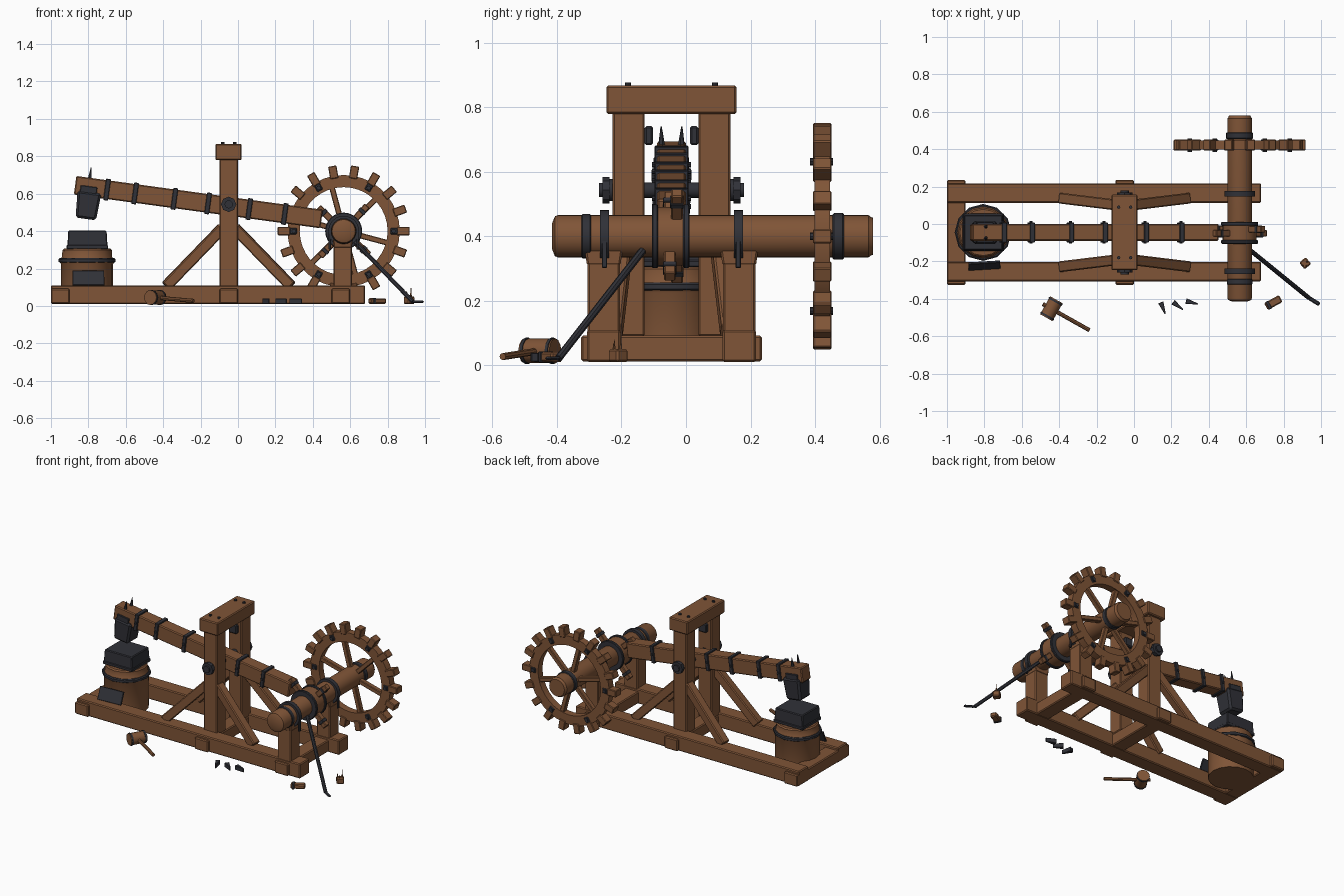
import bpy, bmesh, math
from mathutils import Vector, Matrix

if "Cube" in bpy.data.objects:
    bpy.data.objects.remove(bpy.data.objects["Cube"], do_unlink=True)


def material(name, rgb):
    m = bpy.data.materials.new(name)
    m.use_nodes = True
    m.diffuse_color = (*rgb, 1)
    m.node_tree.nodes["Principled BSDF"].inputs["Base Color"].default_value = (*rgb, 1)
    return m


WOOD = material("brown wood", (0.215, 0.09, 0.038))
IRON = material("dark iron", (0.03, 0.031, 0.039))
YC = -0.045          # centre line of the frame


def finish(name, bm, mat, smooth=False):
    bmesh.ops.recalc_face_normals(bm, faces=bm.faces)
    me = bpy.data.meshes.new(name)
    bm.to_mesh(me)
    bm.free()
    me.materials.append(mat)
    ob = bpy.data.objects.new(name, me)
    bpy.context.collection.objects.link(ob)
    if smooth:
        bpy.ops.object.select_all(action='DESELECT')
        ob.select_set(True)
        bpy.context.view_layer.objects.active = ob
        bpy.ops.object.shade_smooth_by_angle(angle=math.radians(35))
    return ob


def box(name, size, loc, mat=WOOD, rot=Matrix(), bevel=0.006, taper=(1, 1)):
    """Bevelled box; taper scales its lower end."""
    bm = bmesh.new()
    bmesh.ops.create_cube(bm, size=1)
    for v in bm.verts:
        if v.co.z < 0:
            v.co.x *= taper[0]
            v.co.y *= taper[1]
    bmesh.ops.scale(bm, vec=size, verts=bm.verts)
    if bevel:
        bmesh.ops.bevel(bm, geom=bm.edges[:], offset=bevel, segments=1, affect='EDGES')
    bm.transform(Matrix.Translation(loc) @ rot.to_4x4())
    return finish(name, bm, mat)


def span(name, p, q, w, h, mat=WOOD):
    """Timber running from p to q."""
    p, q = Vector(p), Vector(q)
    d = q - p
    return box(name, (w, h, d.length), (p + q) / 2, mat, d.to_track_quat('Z', 'Y').to_matrix())


def lathe(name, profile, loc, axis, mat=WOOD, sides=24, closed=False):
    """Turn (radius, height) points about an axis through loc."""
    bm = bmesh.new()
    rings = []
    for r, h in profile:
        rings.append([bm.verts.new((r * math.cos(t), r * math.sin(t), h))
                      for t in (math.tau * i / sides for i in range(sides))])
    pairs = list(zip(rings, rings[1:]))
    if closed:
        pairs.append((rings[-1], rings[0]))
    else:
        bm.faces.new(rings[0])
        bm.faces.new(rings[-1])
    for a, b in pairs:
        for i in range(sides):
            j = (i + 1) % sides
            bm.faces.new((a[i], a[j], b[j], b[i]))
    rot = Vector(axis).to_track_quat('Z', 'Y').to_matrix().to_4x4()
    bm.transform(Matrix.Translation(loc) @ rot)
    return finish(name, bm, mat, True)


def rod(name, p, q, r, mat=WOOD, sides=16, r2=None):
    d = Vector(q) - Vector(p)
    return lathe(name, [(r, 0), (r if r2 is None else r2, d.length)], p, d, mat, sides)


def turn(axis, angle):
    return Matrix.Rotation(angle, 3, axis)


# Base frame
for x in (-0.95, -0.05, 0.55):
    box("cross_beam", (0.1, 0.56, 0.08), (x, YC, 0.052))
for s, side in ((-1, "front"), (1, "back")):
    y = YC + s * 0.21
    box(side + "_rail", (1.68, 0.103, 0.1), (-0.16, y, 0.06))

    # Centre posts, pivot fittings and braces
    py = YC + s * 0.133
    box(side + "_post", (0.1, 0.1, 0.7), (-0.05, py, 0.44))
    box(side + "_post_bracket", (0.06, 0.026, 0.06), (-0.05, YC + s * 0.07, 0.712), IRON)
    rod("pivot_washer", (-0.05, YC + s * 0.18, 0.543), (-0.05, YC + s * 0.196, 0.543), 0.034, IRON)
    rod("pivot_nut", (-0.05, YC + s * 0.192, 0.543), (-0.05, YC + s * 0.214, 0.543), 0.041, IRON, 8)
    rod("pivot_tip", (-0.05, YC + s * 0.2, 0.543), (-0.05, YC + s * 0.224, 0.543), 0.022, IRON, 12)
    for d in (-1, 1):
        span("brace", (-0.05 + d * 0.335, YC + s * 0.182, 0.105),
             (-0.05 + d * 0.03, YC + s * 0.145, 0.42), 0.058, 0.058)
        rod("cap_bolt", (-0.05 + d * 0.032, YC + s * 0.135, 0.86),
            (-0.05 + d * 0.032, YC + s * 0.135, 0.876), 0.009, IRON, 8)

    # Shaft supports with iron straps
    box(side + "_bearing_post", (0.1, 0.1, 0.22), (0.56, y, 0.21))
    box(side + "_saddle", (0.105, 0.118, 0.05), (0.56, y, 0.335), taper=(0.95, 0.88))
    sy = YC + s * 0.207
    lathe(side + "_strap", [(0.082, -0.014), (0.082, 0.014)], (0.565, sy, 0.4), (0, 1, 0), IRON)
    for d in (-1, 1):
        box("strap_leg", (0.012, 0.016, 0.1), (0.565 + d * 0.074, sy, 0.352), IRON, bevel=0.002)

box("cap_beam", (0.14, 0.404, 0.088), (-0.05, YC, 0.823))
rod("pivot_axle", (-0.05, YC - 0.19, 0.543), (-0.05, YC + 0.19, 0.543), 0.024, IRON)

# Hammer beam with iron bands
tilt = turn('Y', 0.136)
mid = Vector((-0.212, YC, 0.555))
along = tilt @ Vector((1, 0, 0))
box("hammer_beam", (1.33, 0.09, 0.1), mid, WOOD, tilt)
for x in (-0.7, -0.55, -0.34, -0.16, 0.06, 0.25):
    place = mid + along * ((x - mid.x) / along.x)
    box("beam_band", (0.026, 0.106, 0.116), place, IRON, tilt, 0.003)
    for s in (-1, 1):
        rod("band_rivet", place + Vector((0, s * 0.05, 0)), place + Vector((0, s * 0.06, 0)),
            0.008, IRON, 8)

# Hammer head with wedges driven through the beam
box("hammer_head", (0.128, 0.125, 0.145), (-0.804, YC, 0.537), IRON, tilt, 0.012, (0.86, 0.9))
for s in (-1, 1):
    box("head_strap", (0.09, 0.012, 0.06), (-0.8, YC + s * 0.049, 0.61), IRON, tilt, 0.003)
    rod("head_spike", (-0.795, YC + s * 0.03, 0.66), (-0.785, YC + s * 0.032, 0.74),
        0.014, IRON, 6, 0.002)

# Stump and anvil
stump = (-0.807, YC, 0)
lathe("stump", [(0.14, 0.012), (0.14, 0.225), (0.146, 0.235), (0.143, 0.25), (0.134, 0.262),
                (0.132, 0.298), (0.124, 0.306)], stump, (0, 0, 1), WOOD, 16)
lathe("stump_band", [(0.146, 0.232), (0.152, 0.236), (0.152, 0.25), (0.146, 0.256)],
      stump, (0, 0, 1), IRON, 12)
box("anvil_foot", (0.222, 0.2, 0.022), (-0.805, YC, 0.315), IRON, bevel=0.004)
box("anvil", (0.205, 0.185, 0.09), (-0.805, YC, 0.357), IRON, bevel=0.005, taper=(1.05, 1.05))
box("leaning_plate", (0.17, 0.012, 0.085), (-0.8, -0.222, 0.148), IRON,
    turn('Z', 0.06) @ turn('X', -0.42), 0.002)

# Drive shaft, end bands and hub
cx, cz = 0.565, 0.4
shaft = (cx, 0, cz)
lathe("drive_shaft", [(0.04, -0.415), (0.062, -0.406), (0.066, -0.395), (0.066, 0.565),
                      (0.06, 0.572), (0.057, 0.58)], shaft, (0, 1, 0))
for name, y, r, w in (("front_end_band", -0.309, 0.069, 0.03), ("back_end_band", 0.472, 0.072, 0.035),
                      ("hub_band", -0.096, 0.099, 0.02), ("hub_band", 0.001, 0.099, 0.02)):
    lathe(name, [(r - 0.004, -w / 2), (r, -w / 2 + 0.004), (r, w / 2 - 0.004), (r - 0.004, w / 2)],
          (cx, y, cz), (0, 1, 0), IRON)
rod("hub", (cx, -0.1, cz), (cx, 0.005, cz), 0.091, WOOD, 24)


def radial(name, angle, r0, r1, width, depth, y, mat=WOOD, bevel=0.004):
    """Block standing out from the shaft between two radii."""
    r = (r0 + r1) / 2
    return box(name, (r1 - r0, depth, width), (cx + r * math.cos(angle), y, cz + r * math.sin(angle)),
               mat, turn('Y', -angle), bevel)


# Lifting cams
for i in range(4):
    a = math.radians(47 + 90 * i)
    y = -0.028 if i % 2 == 0 else -0.05
    radial("cam", a, 0.06, 0.185, 0.036, 0.036, y)
    radial("cam_iron", a, 0.135, 0.155, 0.042, 0.042, y, IRON, 0.002)

# Toothed wheel
wy = 0.422
lathe("wheel_rim", [(0.235, -0.024), (0.3, -0.024), (0.3, 0.024), (0.235, 0.024)],
      (cx, wy, cz), (0, 1, 0), WOOD, 36, True)
for i in range(18):
    radial("wheel_tooth", math.radians(20 * i), 0.285, 0.353, 0.045, 0.058, wy)
for i in range(6):
    a = math.radians(45 + 60 * i)
    radial("wheel_spoke", a, 0.05, 0.245, 0.03, 0.034, wy)
    a = math.radians(60 * i)
    radial("rim_plate", a, 0.25, 0.288, 0.034, 0.058, wy, IRON)
    p = Vector((cx + 0.267 * math.cos(a), wy, cz + 0.267 * math.sin(a)))
    rod("rim_bolt", p - Vector((0, 0.038, 0)), p + Vector((0, 0.034, 0)), 0.012, IRON, 8)

# Leaning pry bar with a bent tip
foot = (0.935, -0.395, 0.022)
rod("pry_bar", (0.615, -0.135, 0.355), foot, 0.012, IRON, 8)
span("pry_bar_tip", foot, (0.992, -0.43, 0.022), 0.022, 0.012, IRON)

# Mallet on the ground
head, axis = Vector((-0.442, -0.453, 0.045)), Vector((0.49, 0.87, 0))
rod("mallet_head", head - axis * 0.055, head + axis * 0.055, 0.038, WOOD, 12)
for s in (-1, 1):
    rod("mallet_ring", head + axis * s * 0.04, head + axis * s * 0.05, 0.041, IRON, 12)
rod("mallet_handle", head - Vector((0.045, -0.025, -0.004)), (-0.238, -0.568, 0.027), 0.011, WOOD, 8)

# Loose iron wedges
for x, y, a in ((0.155, -0.45, -1.2), (0.235, -0.438, -0.65), (0.31, -0.42, -0.25)):
    box("loose_wedge", (0.03, 0.03, 0.066), (x, y, 0.025), IRON,
        turn('Z', a) @ turn('Y', -math.pi / 2), 0.002, (0.9, 0.2))

# Scrap timber and a nailed offcut
scrap = turn('Z', 0.5)
box("scrap_timber", (0.09, 0.042, 0.03), (0.745, -0.42, 0.026), WOOD, scrap)
box("scrap_band", (0.016, 0.046, 0.034), Vector((0.745, -0.42, 0.026)) + scrap @ Vector((-0.028, 0, 0)),
    IRON, scrap, 0.002)
box("offcut", (0.046, 0.046, 0.04), (0.915, -0.21, 0.03), WOOD, turn('Z', 0.7))
for dx, dy, h in ((0.01, 0.008, 0.1), (-0.012, -0.012, 0.08), (0.006, -0.014, 0.07)):
    rod("offcut_nail", (0.915 + dx, -0.21 + dy, 0.045), (0.915 + dx, -0.21 + dy, h), 0.005, WOOD, 6, 0.001)
